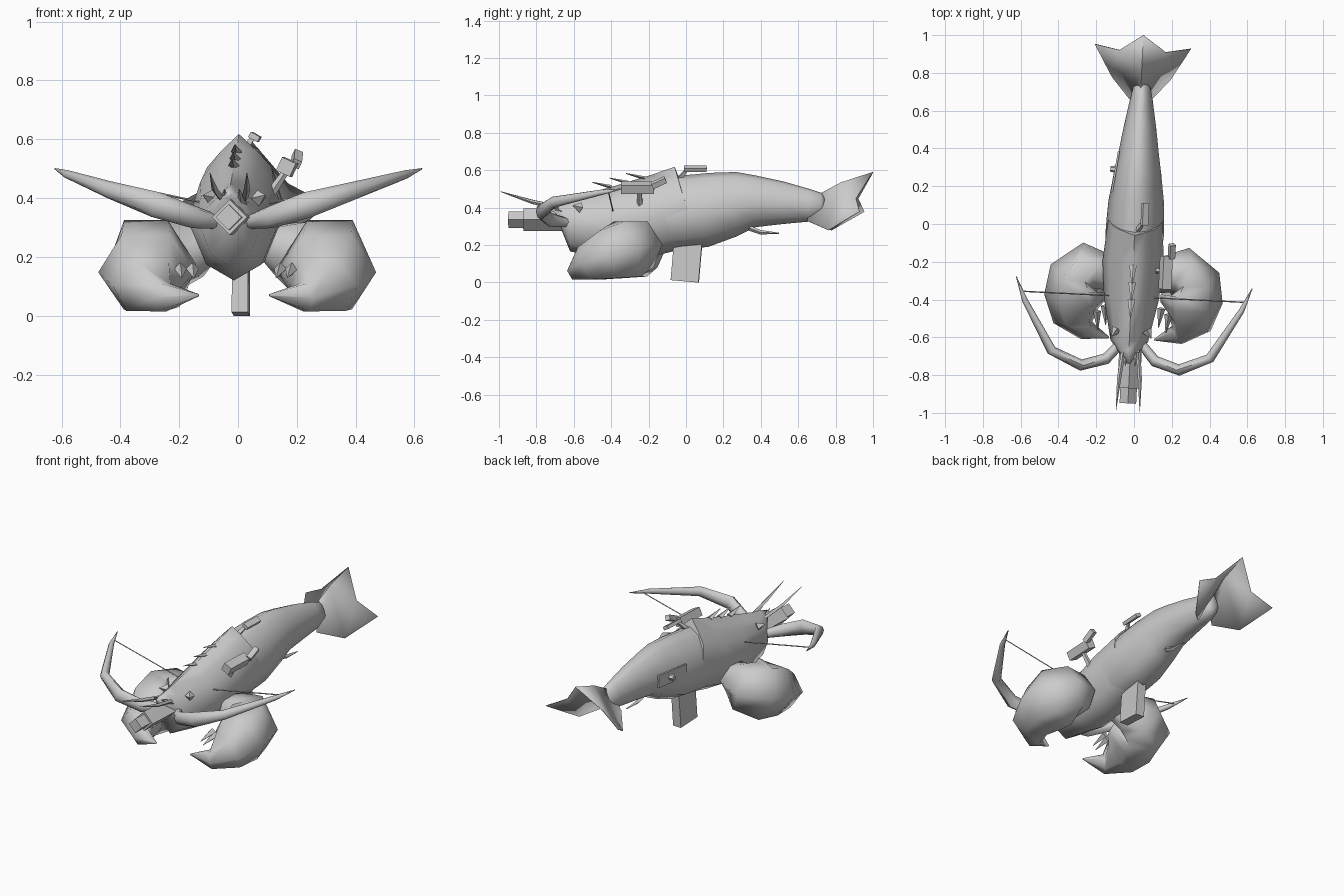
import bpy, bmesh
from math import sin, cos, pi, radians
from mathutils import Vector, Matrix

cube = bpy.data.objects.get("Cube")
if cube:
    bpy.data.objects.remove(cube)

grey = bpy.data.materials.new("shell grey")
grey.use_nodes = True
GREY = (0.6, 0.6, 0.6, 1)
grey.diffuse_color = GREY
grey.node_tree.nodes["Principled BSDF"].inputs["Base Color"].default_value = GREY
TURN = Matrix.Rotation(-0.05, 4, 'Z')  # the whole body sits slightly askew


def finish(bm, name, angle=45, closed=True):
    if closed:
        bmesh.ops.recalc_face_normals(bm, faces=bm.faces)
    bm.transform(TURN)
    mesh = bpy.data.meshes.new(name)
    bm.to_mesh(mesh)
    bm.free()
    mesh.materials.append(grey)
    ob = bpy.data.objects.new(name, mesh)
    bpy.context.collection.objects.link(ob)
    bpy.ops.object.select_all(action='DESELECT')
    ob.select_set(True)
    bpy.context.view_layer.objects.active = ob
    bpy.ops.object.shade_smooth_by_angle(angle=radians(angle))
    return ob


def loft(rings, name, angle=45):
    """Skin a list of equal-length point rings and cap both ends."""
    bm = bmesh.new()
    loops = [[bm.verts.new(p) for p in ring] for ring in rings]
    n = len(loops[0])
    for a, b in zip(loops, loops[1:]):
        for i in range(n):
            j = (i + 1) % n
            bm.faces.new((a[i], a[j], b[j], b[i]))
    bm.faces.new(loops[0])
    bm.faces.new(loops[-1])
    return finish(bm, name, angle)


def tube(path, radii, name, sides=8, angle=45):
    """Tube along a path; each radius is a number or (sideways, upright)."""
    pts = [Vector(p) for p in path]
    rings = []
    for i, p in enumerate(pts):
        t = (pts[min(i + 1, len(pts) - 1)] - pts[max(i - 1, 0)]).normalized()
        ref = Vector((0, 0, 1)) if abs(t.z) < 0.9 else Vector((0, 1, 0))
        side = t.cross(ref).normalized()
        up = side.cross(t)
        r = radii[i]
        rs, ru = r if isinstance(r, tuple) else (r, r)
        rings.append([p + side * rs * cos(a) + up * ru * sin(a)
                      for a in (2 * pi * k / sides for k in range(sides))])
    return loft(rings, name, angle)


def box(name, centre, size, rot=(0, 0, 0)):
    bm = bmesh.new()
    m = Matrix.Translation(centre)
    for ang, ax in zip(rot, 'XYZ'):
        m = m @ Matrix.Rotation(radians(ang), 4, ax)
    bmesh.ops.create_cube(bm, size=1, matrix=m @ Matrix.Diagonal((*size, 1)))
    return finish(bm, name, 20)


def mirrored(path, s):
    return [(x * s + .017, y, z) for x, y, z in path]


def hull(stations, name, crown, lean=0.0):
    """Body section scaled by (y, half width, top, bottom); low crown = peaked back."""
    half = [(0, 1), (.42, crown), (.77, .73), (1, .45), (.65, .14), (0, 0)]
    section = half + [(-x, t) for x, t in half[-2:0:-1]]
    rings = [[(x * w + .006, y + lean * (1 - t) * (k == len(stations) - 1), lo + (hi - lo) * t)
              for x, t in section] for k, (y, w, hi, lo) in enumerate(stations)]
    return loft(rings, name, 80)


hull([(-.74, .008, .42, .405), (-.67, .06, .44, .29), (-.62, .1, .45, .165),
      (-.4, .145, .51, .12), (-.2, .163, .57, .135), (-.06, .143, .618, .2)],
     "carapace", .865, .14)
hull([(-.2, .14, .54, .15), (-.06, .155, .57, .172), (.03, .152, .576, .18),
      (.12, .147, .585, .19), (.27, .125, .59, .245), (.37, .108, .572, .295),
      (.52, .085, .54, .312), (.66, .06, .5, .325), (.725, .046, .478, .345),
      (.742, .025, .455, .375)], "abdomen", .93)

# Tail fan: a sheet folded along its middle ridge
bm = bmesh.new()
ridge = [bm.verts.new(p) for p in ((0, .69, .46), (0, .83, .535), (0, 1, .59))]
for s in (-1, 1):
    root, corner, tip, notch = [bm.verts.new((s * x, y, z)) for x, y, z in (
        (.05, .65, .33), (.155, .77, .28), (.255, .94, .38), (.125, .915, .45))]
    for f in ((ridge[0], ridge[1], root), (root, ridge[1], corner),
              (corner, ridge[1], notch), (corner, notch, tip),
              (ridge[1], ridge[2], notch)):
        bm.faces.new(f if s > 0 else f[::-1])
bmesh.ops.recalc_face_normals(bm, faces=bm.faces)
fan = finish(bm, "tail_fan", 80, closed=False)
fan.modifiers.new("thickness", 'SOLIDIFY').thickness = .004

# Paired limbs
for s, tag in ((1, "left"), (-1, "right")):
    tube(mirrored([(.1, -.31, .25), (.17, -.26, .225), (.24, -.24, .203), (.295, -.3, .178),
                   (.308, -.4, .148), (.3, -.5, .103), (.24, -.575, .062),
                   (.12, -.607, .07)], s),
         [(.06, .06), (.1, .11), (.135, .15), (.165, .178), (.165, .155), (.125, .11),
          (.055, .055), .004], tag + "_claw", 6, 75)
    # Small inner pincer teeth
    for x, y in ((.15, -.44), (.19, -.47)):
        tube(mirrored([(x, y, .16), (x - .01, y - .1, .13)], s), [.022, .002],
             tag + "_pincer_tooth", 4, 20)
    tube(mirrored([(.06, -.64, .32), (.13, -.72, .335), (.26, -.76, .378), (.42, -.69, .428),
                   (.575, -.43, .48), (.625, -.31, .5)], s),
         [.025, (.03, .038), (.03, .044), (.026, .03), .015, .002],
         tag + "_antenna", 8, 60)
    tube(mirrored([(.04, -.68, .4), (.055, -.82, .43), (.063, -.99, .485)], s),
         [.012, .011, .001], tag + "_antennule", 4)
    tube(mirrored([(.08, -.56, .4), (.105, -.6, .41)], s), [.028, .002],
         tag + "_eye_spine", 4, 20)
    tube(mirrored([(.03, -.66, .38), (.025, -.75, .43)], s), [.018, .002],
         tag + "_brow_spine", 4, 20)
    tube(mirrored([(.585, -.385, .485), (.05, -.385, .37)], s), [.0035] * 2,
         tag + "_string", 4)

# Low back spines along the ridge
for y, z in ((-.4, .51), (-.31, .533), (-.22, .557)):
    tube([(.006, y, z), (.006, y - .1, z + .025)], [(.02, .01), .002], "back_spine", 4, 20)

# Diamond-section barrel and its narrower muzzle
for name, y0, y1, r in (("barrel", -.55, -.87, .06), ("muzzle", -.86, -.95, .044)):
    tube([(.015, y0, .335), (.015, y1, .335)], [r] * 2, name, 4, 20)

# Grip under the body
box("grip", (.01, .003, .11), (.055, .15, .21), (-5, 0, 0))

# Side sight on a bracket
box("side_sight", (.18, -.25, .506), (.052, .175, .05), (0, 25, 0))
box("side_sight_eyepiece", (.207, -.135, .533), (.03, .08, .03), (25, 25, 0))
tube([(.12, -.24, .41), (.175, -.24, .49)], [.018, .012], "side_sight_bracket", 5, 20)

# Top sight
box("top_sight", (.055, .053, .608), (.036, .12, .02), (0, 30, 0))
tube([(.02, -.03, .56), (.05, .01, .605)], [.016, .01], "top_sight_stem", 4, 20)

# Flank plate with a knob, and a small lever beneath
box("flank_plate", (-.113, .27, .42), (.01, .22, .075), (0, 0, -7))
tube([(-.11, .285, .42), (-.14, .285, .42)], [.02, .014], "flank_knob", 6, 30)
tube([(.03, .34, .29), (.03, .4, .268), (.03, .5, .262)], [.014, .012, .003], "lever", 4, 20)
